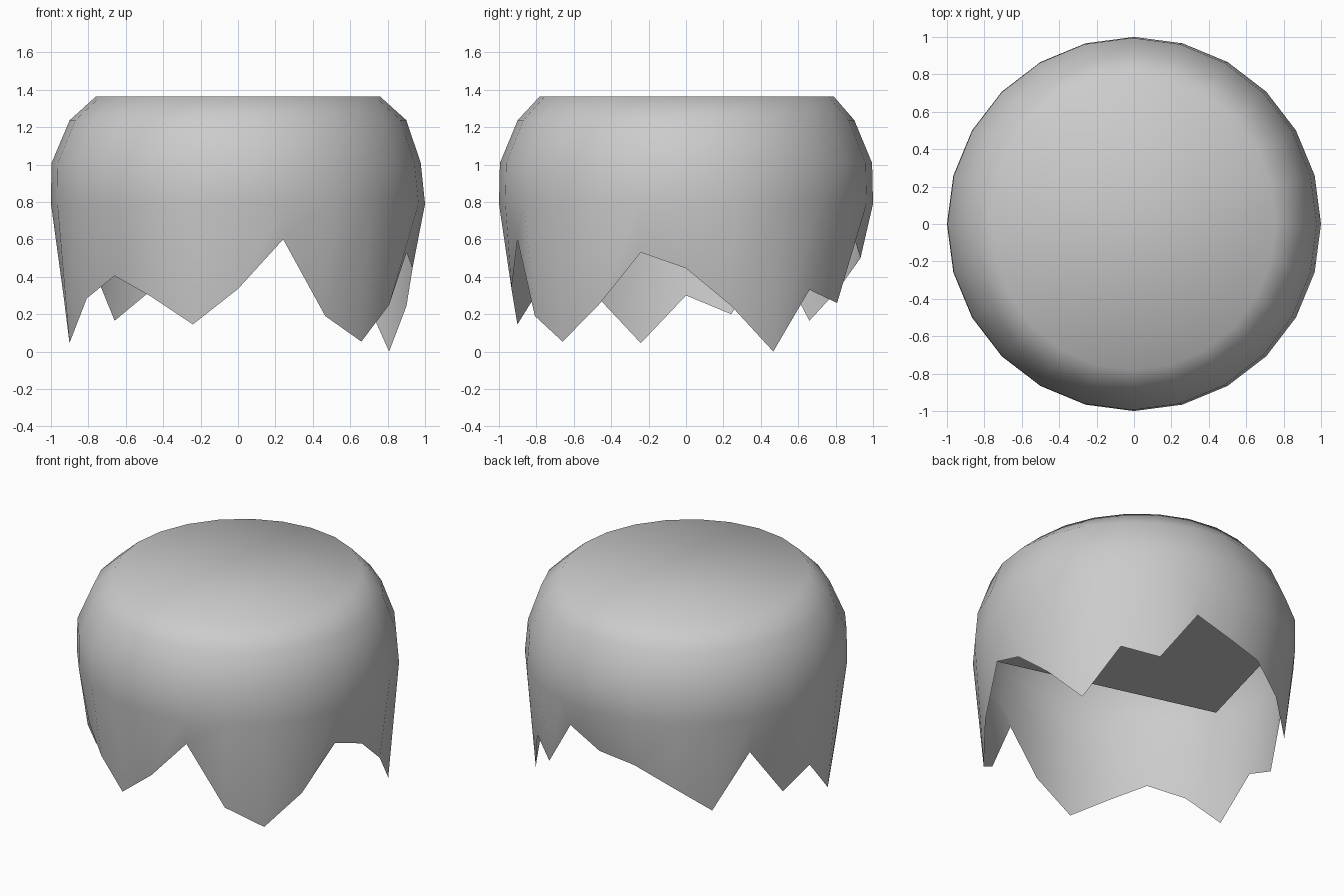
import bpy, bmesh
from math import sin, cos, radians

if "Cube" in bpy.data.objects:
    bpy.data.objects.remove(bpy.data.objects["Cube"])

SIDES = 24


def point(k, rx, ry, z, cx=0, cy=0):
    # index 0 faces the front (-y), counting towards +x
    a = radians(360 / SIDES * k)
    return (cx + rx * sin(a), cy - ry * cos(a), z)


def finish(bm, name):
    mesh = bpy.data.meshes.new(name)
    bm.to_mesh(mesh)
    bm.free()
    for p in mesh.polygons:
        p.use_smooth = True
    obj = bpy.data.objects.new(name, mesh)
    bpy.context.collection.objects.link(obj)
    return obj


# heights of the jagged lower rim
rim = [.335, .60, .19, .053, .25, .53, .445, .245, 0, .33, .26, .60,
       .50, .455, .325, .165, .53, .20, .30, .045, .285, .405, .295, .145]
# (x radius, y radius, height, x shift, y shift) of the rounded upper rings
profile = [(1.0, 1.0, .79, 0, 0), (.987, .995, 1.008, -.01, 0),
           (.90, .90, 1.237, 0, 0), (.758, .785, 1.365, 0, .004)]

# domed shell with broken edge and flat crown
bm = bmesh.new()
rings = [[bm.verts.new(point(k, .933, .933, z)) for k, z in enumerate(rim)]]
for rx, ry, z, cx, cy in profile:
    rings.append([bm.verts.new(point(k, rx, ry, z, cx, cy)) for k in range(SIDES)])
for low, high in zip(rings, rings[1:]):
    for k in range(SIDES):
        n = (k + 1) % SIDES
        bm.faces.new((low[k], low[n], high[n], high[k]))
bm.faces.new(rings[-1])
finish(bm, "jagged_shell")

# partial inner panel seen through the broken edge
bm = bmesh.new()
corners = list(range(3, 16)) + [19]
panel = bm.faces.new([bm.verts.new(point(k, .885, .885, .81)) for k in corners])
panel.normal_flip()
finish(bm, "inner_panel")
